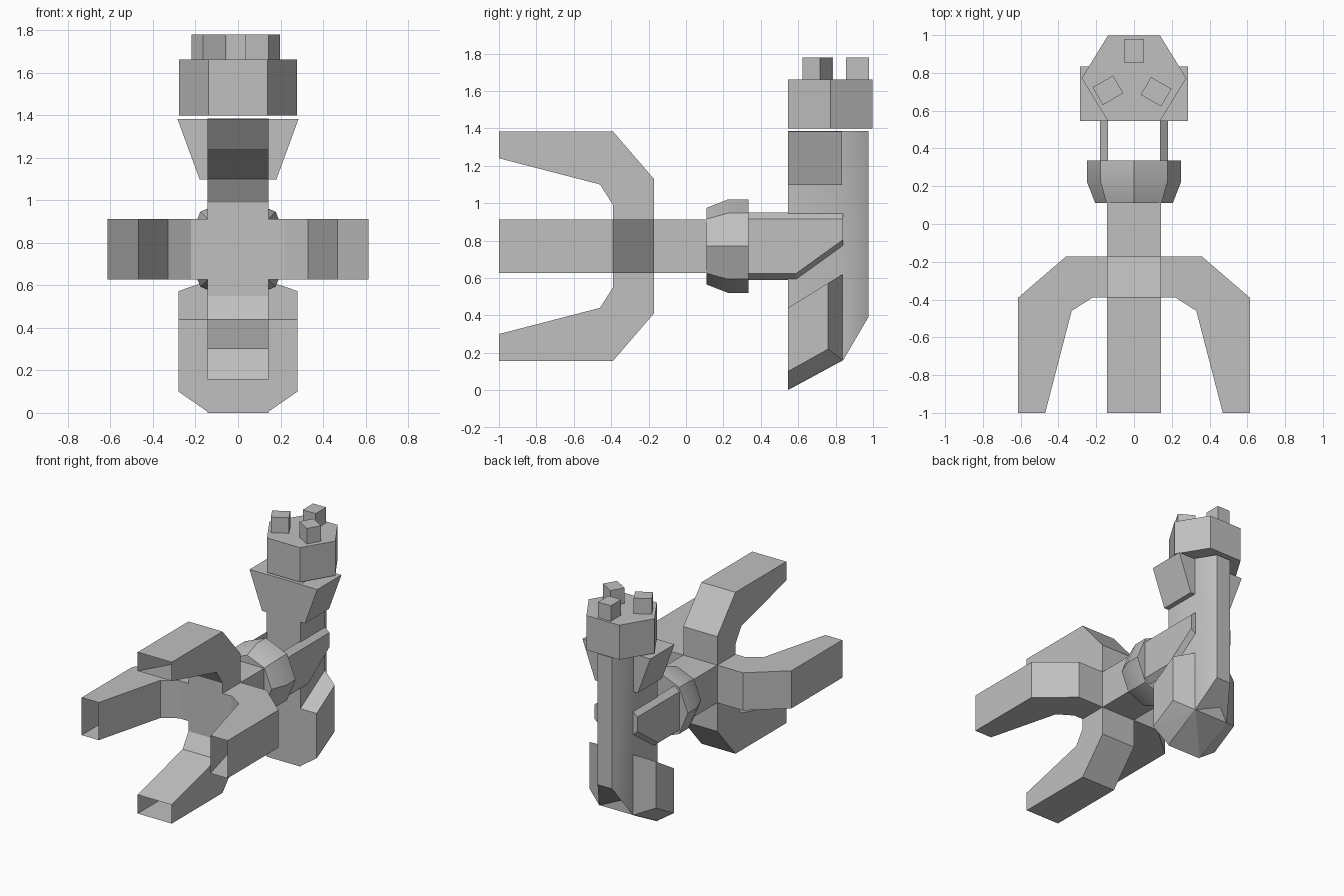
import bpy, bmesh, math
from mathutils import Matrix, Vector

cube = bpy.data.objects.get("Cube")
if cube:
    bpy.data.objects.remove(cube, do_unlink=True)

grey = bpy.data.materials.new("plain_grey")
grey.use_nodes = True
GREY = (0.53, 0.53, 0.53, 1)
grey.diffuse_color = GREY
grey.node_tree.nodes["Principled BSDF"].inputs["Base Color"].default_value = GREY

W = 0.143     # half width of the arm, prongs and post
AXIS = 0.77   # height of the arm's centre line
FRONT = 0.545 # front plane of the tower


def finish(name, bm, smooth=None):
    bmesh.ops.recalc_face_normals(bm, faces=bm.faces)
    mesh = bpy.data.meshes.new(name)
    bm.to_mesh(mesh)
    bm.free()
    mesh.materials.append(grey)
    obj = bpy.data.objects.new(name, mesh)
    bpy.context.collection.objects.link(obj)
    if smooth:
        bpy.ops.object.select_all(action='DESELECT')
        obj.select_set(True)
        bpy.context.view_layer.objects.active = obj
        bpy.ops.object.shade_smooth_by_angle(angle=math.radians(smooth))
    return obj


def loft(name, rings, smooth=None, skip=()):
    """Joins rings of points with side faces and caps; skip lists sides to leave open."""
    bm = bmesh.new()
    loops = [[bm.verts.new(p) for p in ring] for ring in rings]
    for a, b in zip(loops, loops[1:]):
        n = len(a)
        for i in range(n):
            if i not in skip:
                j = (i + 1) % n
                bm.faces.new((a[i], a[j], b[j], b[i]))
    bm.faces.new(loops[0])
    bm.faces.new(loops[-1])
    return finish(name, bm, smooth)


def box(name, size, centre, turn=0):
    bm = bmesh.new()
    bmesh.ops.create_cube(bm, size=1)
    bm.transform(Matrix.Translation(centre) @ Matrix.Rotation(turn, 4, 'Z')
                 @ Matrix.Diagonal((*size, 1)))
    return finish(name, bm)


# Four hollow prongs, open at the tip, turned about the arm's axis
prong = [(-1, .47), (-.46, .33), (-.39, .22), (-.39, W),
         (-.172, W), (-.172, .36), (-.39, .613), (-1, .613)]
for k, side in enumerate(("upper", "left", "lower", "right")):
    turn = Matrix.Translation((0, 0, AXIS)) @ Matrix.Rotation(k * math.pi / 2, 4, 'Y')
    rings = [[turn @ Vector((x, y, z)) for y, z in prong] for x in (-W, W)]
    loft(side + "_prong", rings, skip=(3, 7))

# Arm and octagonal collar
box("arm", (2 * W, .51, 2 * W), (0, -.135, AXIS))
rings = [[(r * math.cos(i * math.pi / 4), y, AXIS + r * math.sin(i * math.pi / 4))
          for i in range(8)] for y, r in ((.11, .205), (.225, .25), (.335, .25))]
loft("collar", rings, smooth=35)

# Pair of chamfered fork plates from the collar to the post
for name, s in (("left_fork", 1), ("right_fork", -1)):
    inner = [(.33, .59), (.59, .59), (.84, .77), (.84, .95), (.33, .95)]
    outer = [(.33, .625), (.59, .625), (.84, .805), (.84, .915), (.33, .915)]
    loft(name, [[(s * x, y, z) for y, z in pts] for x, pts in ((.138, inner), (.18, outer))])

# Upright post with a bevelled back and a raked underside
half = [(W, FRONT, 0), (W, .84, .16), (.06, .975, .39)]
base = half + [(-x, y, z) for x, y, z in reversed(half)]
loft("post", [base, [(x, y, 1.385) for x, y, z in base]], smooth=35)

# Flared foot around the base of the post
bm = bmesh.new()
corners = [(.135, FRONT, 0), (.28, FRONT, .1), (.28, FRONT, .44), (.28, .76, .22),
           (.28, .76, .573), (W, .838, .16), (W, .838, .62)]
for x, y, z in corners:
    for s in (1, -1):
        bm.verts.new((s * x, y, z))
bmesh.ops.convex_hull(bm, input=bm.verts)
bmesh.ops.dissolve_limit(bm, angle_limit=.03, verts=bm.verts, edges=bm.edges)
finish("foot", bm)

# Tapered shoulder block, widening upwards
trapezoid = [(-.18, 1.097), (.18, 1.097), (.285, 1.383), (-.285, 1.383)]
loft("shoulder", [[(x, y, z) for x, z in trapezoid] for y in (FRONT, .835)])

# Six-sided head with three studs
hexagon = [(.277, .772), (.138, .998), (-.138, .998), (-.277, .772),
           (-.138, FRONT), (.138, FRONT)]
loft("head", [[(x, y, z) for x, y in hexagon] for z in (1.4, 1.662)])
for name, x, y, angle in (("back_stud", 0, .917, 0), ("right_stud", -.138, .708, 120),
                          ("left_stud", .117, .7, -120)):
    box(name, (.108, .125, .13), (x, y, 1.715), math.radians(angle))
